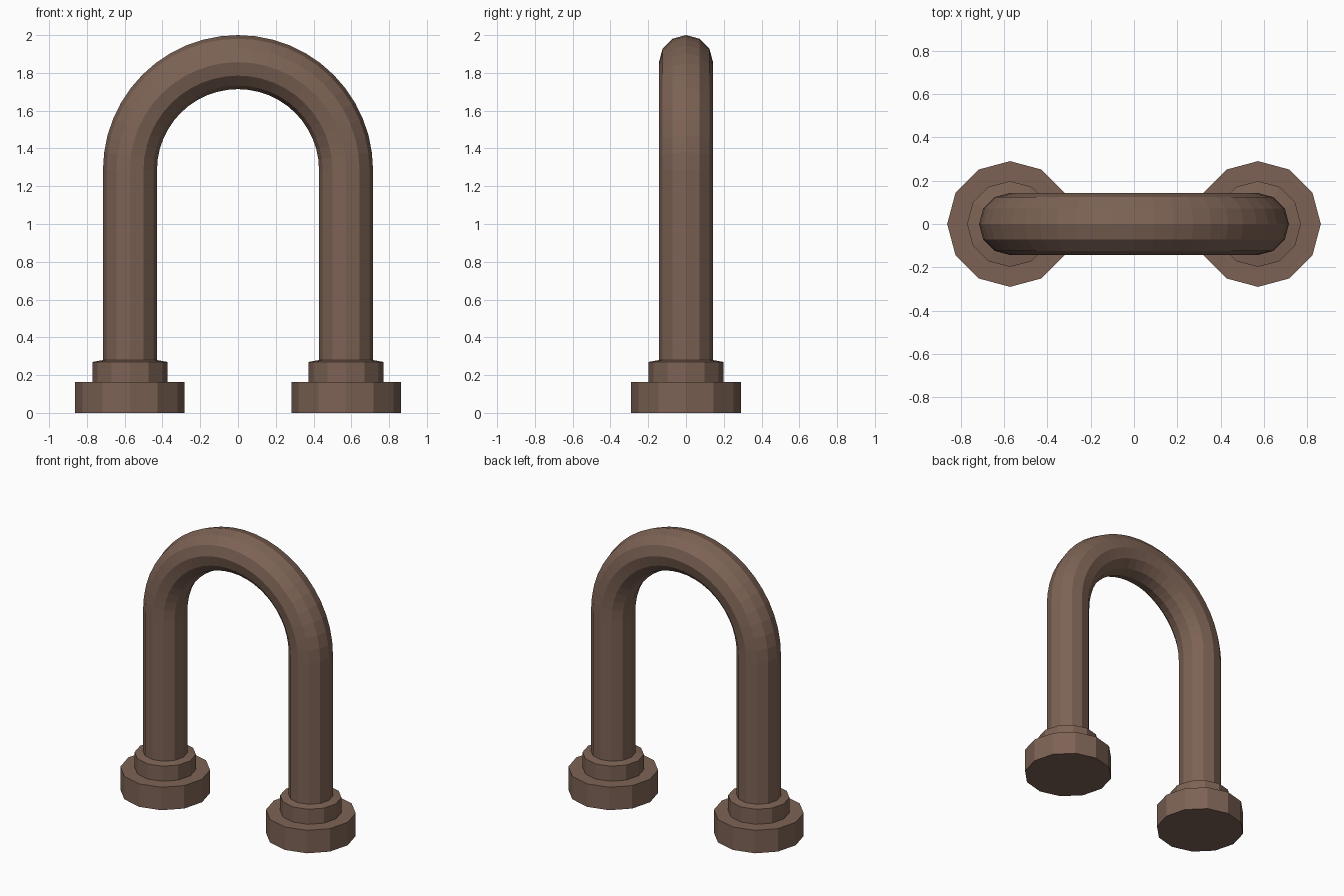
import bpy, bmesh, math
from mathutils import Vector

if "Cube" in bpy.data.objects:
    bpy.data.objects.remove(bpy.data.objects["Cube"])

SIDES = 12
LEG_X = 0.572      # leg centre line and arch radius
TUBE_R = 0.143
ARCH_Z = 1.285     # where the straight legs meet the arch
ARCH_STEPS = 24

brown = bpy.data.materials.new("brown_metal")
brown.diffuse_color = (0.205, 0.124, 0.090, 1)
brown.use_nodes = True
brown.node_tree.nodes["Principled BSDF"].inputs["Base Color"].default_value = brown.diffuse_color


def finish(bm, name):
    bmesh.ops.recalc_face_normals(bm, faces=bm.faces[:])
    mesh = bpy.data.meshes.new(name)
    bm.to_mesh(mesh)
    bm.free()
    mesh.materials.append(brown)
    obj = bpy.data.objects.new(name, mesh)
    bpy.context.collection.objects.link(obj)
    return obj


def skin_rings(bm, rings):
    """Join consecutive rings with quads and cap both ends."""
    loops = [[bm.verts.new(p) for p in ring] for ring in rings]
    for a, b in zip(loops, loops[1:]):
        for i in range(SIDES):
            j = (i + 1) % SIDES
            bm.faces.new((a[i], a[j], b[j], b[i]))
    bm.faces.new(loops[0])
    bm.faces.new(loops[-1])


def ring(centre, out, radius):
    """Ring spanned by the outward direction and the y axis."""
    return [centre + radius * (math.cos(t) * out + math.sin(t) * Vector((0, 1, 0)))
            for t in (2 * math.pi * k / SIDES for k in range(SIDES))]


# Bent pipe: straight leg, half-circle arch, straight leg
stations = [(Vector((-LEG_X, 0, 0.16)), Vector((-1, 0, 0)))]
for s in range(ARCH_STEPS + 1):
    a = math.pi * (1 - s / ARCH_STEPS)
    out = Vector((math.cos(a), 0, math.sin(a)))
    stations.append((Vector((0, 0, ARCH_Z)) + LEG_X * out, out))
stations.append((Vector((LEG_X, 0, 0.16)), Vector((1, 0, 0))))
bm = bmesh.new()
skin_rings(bm, [ring(c, o, TUBE_R) for c, o in stations])
finish(bm, "bent_pipe")

# Stepped foot on each leg: wide flange with a narrower, slightly sloped collar
foot_profile = [(0.29, 0), (0.29, 0.163), (0.198, 0.163), (0.198, 0.27), (0.14, 0.28)]
for side, x in (("left", -LEG_X), ("right", LEG_X)):
    bm = bmesh.new()
    skin_rings(bm, [ring(Vector((x, 0, z)), Vector((1, 0, 0)), r) for r, z in foot_profile])
    finish(bm, side + "_pipe_flange")
